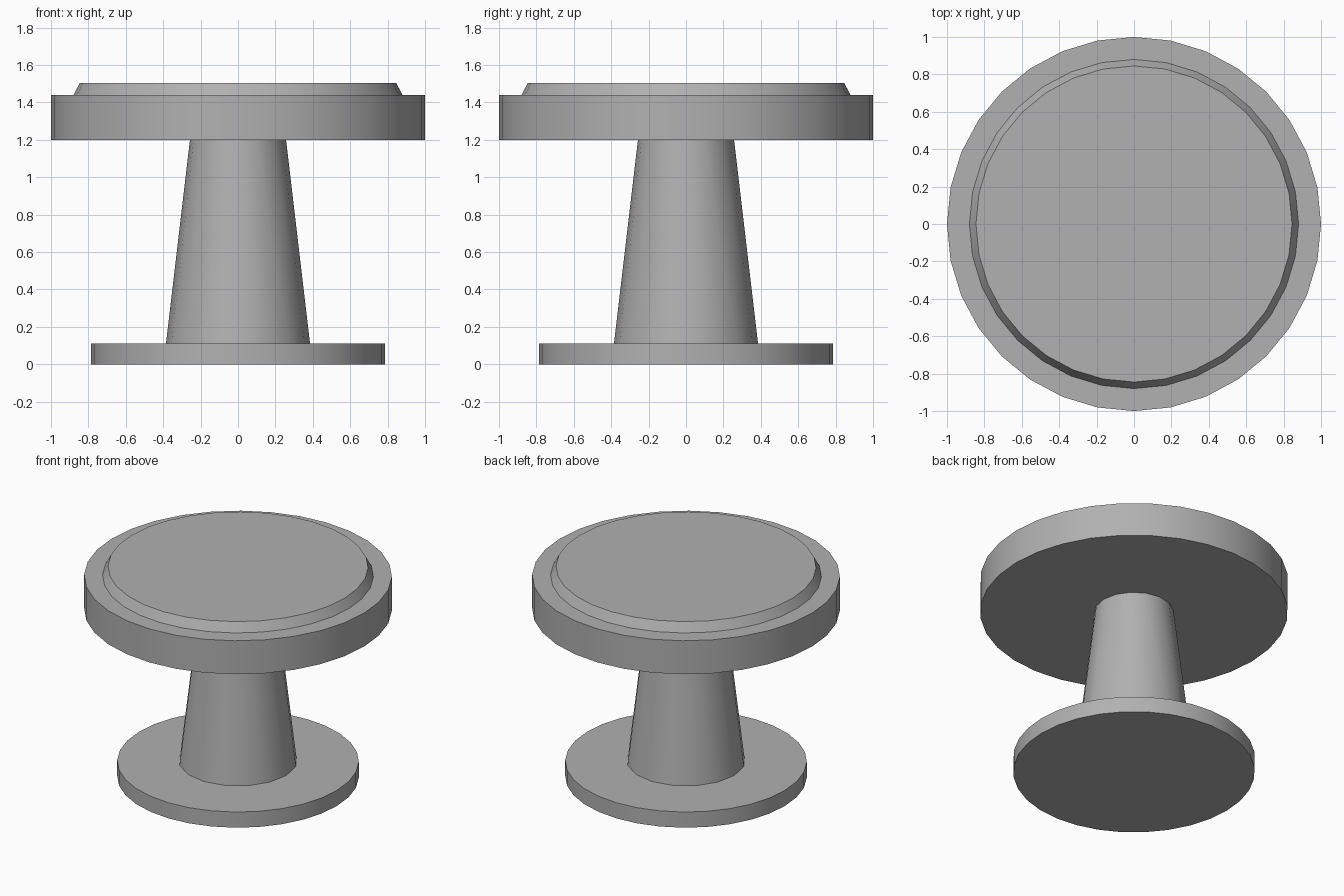
import bpy
import math

if "Cube" in bpy.data.objects:
    bpy.data.objects.remove(bpy.data.objects["Cube"])

# Mid grey finish shared by all parts
grey = bpy.data.materials.new("mid_grey")
grey.diffuse_color = (0.44, 0.44, 0.44, 1.0)
grey.use_nodes = True
grey.node_tree.nodes["Principled BSDF"].inputs["Base Color"].default_value = grey.diffuse_color


def disc(name, sides, r_bottom, r_top, z0, z1):
    """Round part with straight or tapered sides between two heights."""
    bpy.ops.mesh.primitive_cone_add(
        vertices=sides, radius1=r_bottom, radius2=r_top,
        depth=z1 - z0, location=(0, 0, (z0 + z1) / 2))
    obj = bpy.context.object
    obj.name = name
    obj.data.materials.append(grey)
    bpy.ops.object.shade_smooth_by_angle(angle=math.radians(35))
    return obj


# Foot plate on the floor
disc("base", 32, 0.785, 0.785, 0.0, 0.112)
# Tapered column
disc("stem", 16, 0.385, 0.257, 0.112, 1.2)
# Thick seat slab
disc("seat", 32, 1.0, 1.0, 1.2, 1.44)
# Raised pad with sloped rim
disc("seat_pad", 32, 0.88, 0.845, 1.44, 1.505)
